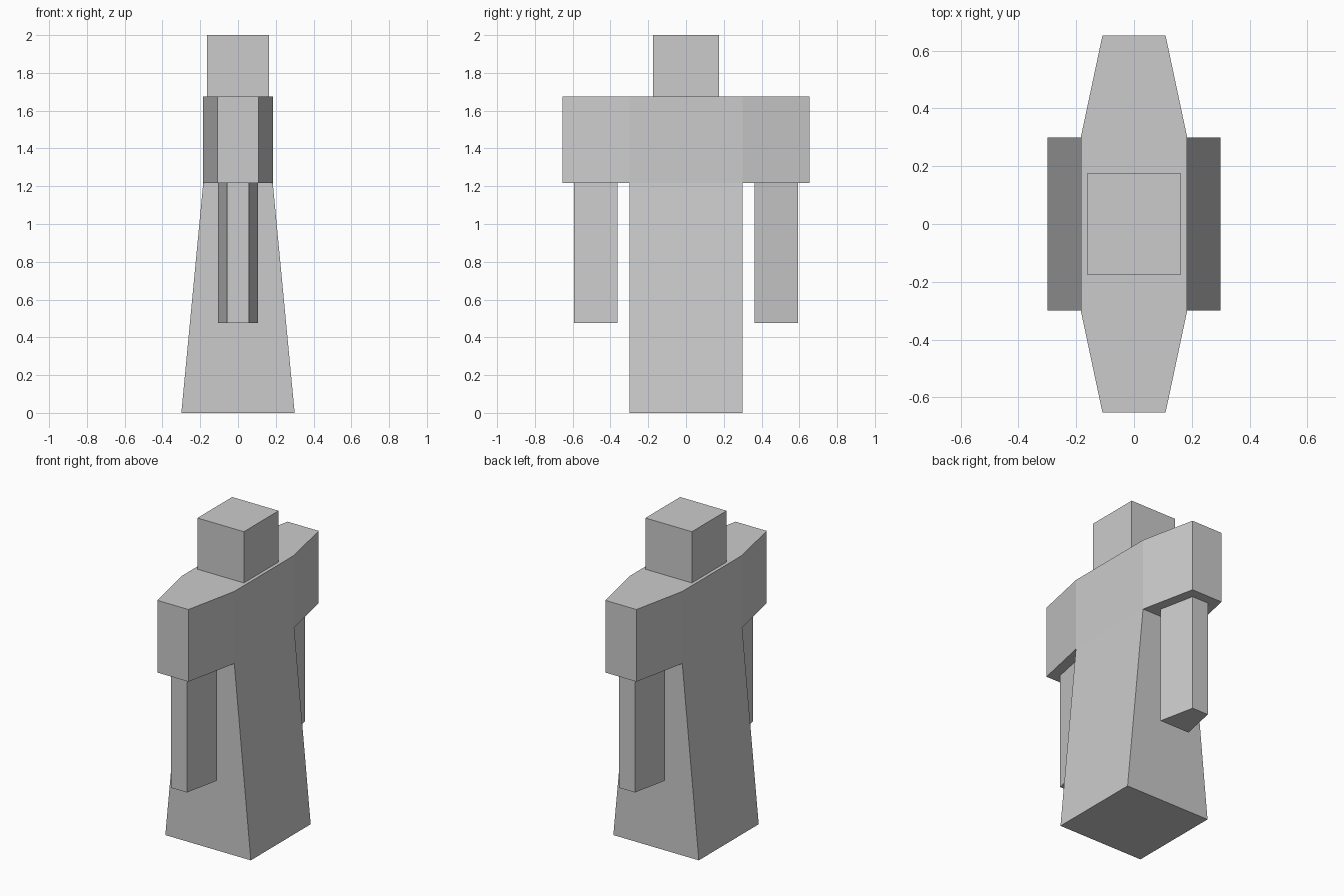
import bpy, bmesh
from mathutils import Vector

if "Cube" in bpy.data.objects:
    bpy.data.objects.remove(bpy.data.objects["Cube"])

bm = bmesh.new()


def extrude(face, move):
    """Extrude one face and place its new corners with move(co)."""
    new = bmesh.ops.extrude_discrete_faces(bm, faces=[face])["faces"][0]
    for v in new.verts:
        v.co = Vector(move(v.co))
    bm.normal_update()
    return new


def sign(a):
    return 1 if a > 0 else -1


def facing(direction, test=lambda c: True):
    """Face that points most along a direction, among those passing test."""
    faces = [f for f in bm.faces if test(f.calc_center_median())]
    return max(faces, key=lambda f: f.normal.dot(Vector(direction)))


# Robe: tapered from a square base to the waist
bmesh.ops.create_cube(bm, size=2)
for v in bm.verts:
    v.co = (v.co.x * (0.3 if v.co.z < 0 else 0.184), v.co.y * 0.3,
            0 if v.co.z < 0 else 1.217)
bm.normal_update()

# Chest
top = extrude(facing((0, 0, 1)), lambda c: (c.x, c.y, 1.675))

# Head: inset the chest top, then raise it
neck = extrude(top, lambda c: (sign(c.x) * 0.163, sign(c.y) * 0.174, 1.675))
extrude(neck, lambda c: (c.x, c.y, 2.0))

# Shoulders and arms, one per side
for s in (-1, 1):
    side = facing((0, s, 0), lambda c: 1.25 < c.z < 1.65)
    extrude(side, lambda c: (sign(c.x) * 0.109, s * 0.653, c.z))
    under = facing((0, 0, -1), lambda c: c.y * s > 0.35 and c.z > 1)

    def arm_corner(c):
        outer = abs(c.y) > 0.45
        return (sign(c.x) * (0.057 if outer else 0.105),
                s * (0.592 if outer else 0.362), c.z)

    socket = extrude(under, arm_corner)
    extrude(socket, lambda c: (c.x, c.y, 0.477))

bmesh.ops.recalc_face_normals(bm, faces=bm.faces)
mesh = bpy.data.meshes.new("figure_body")
bm.to_mesh(mesh)
bm.free()
bpy.context.collection.objects.link(bpy.data.objects.new("figure_body", mesh))
